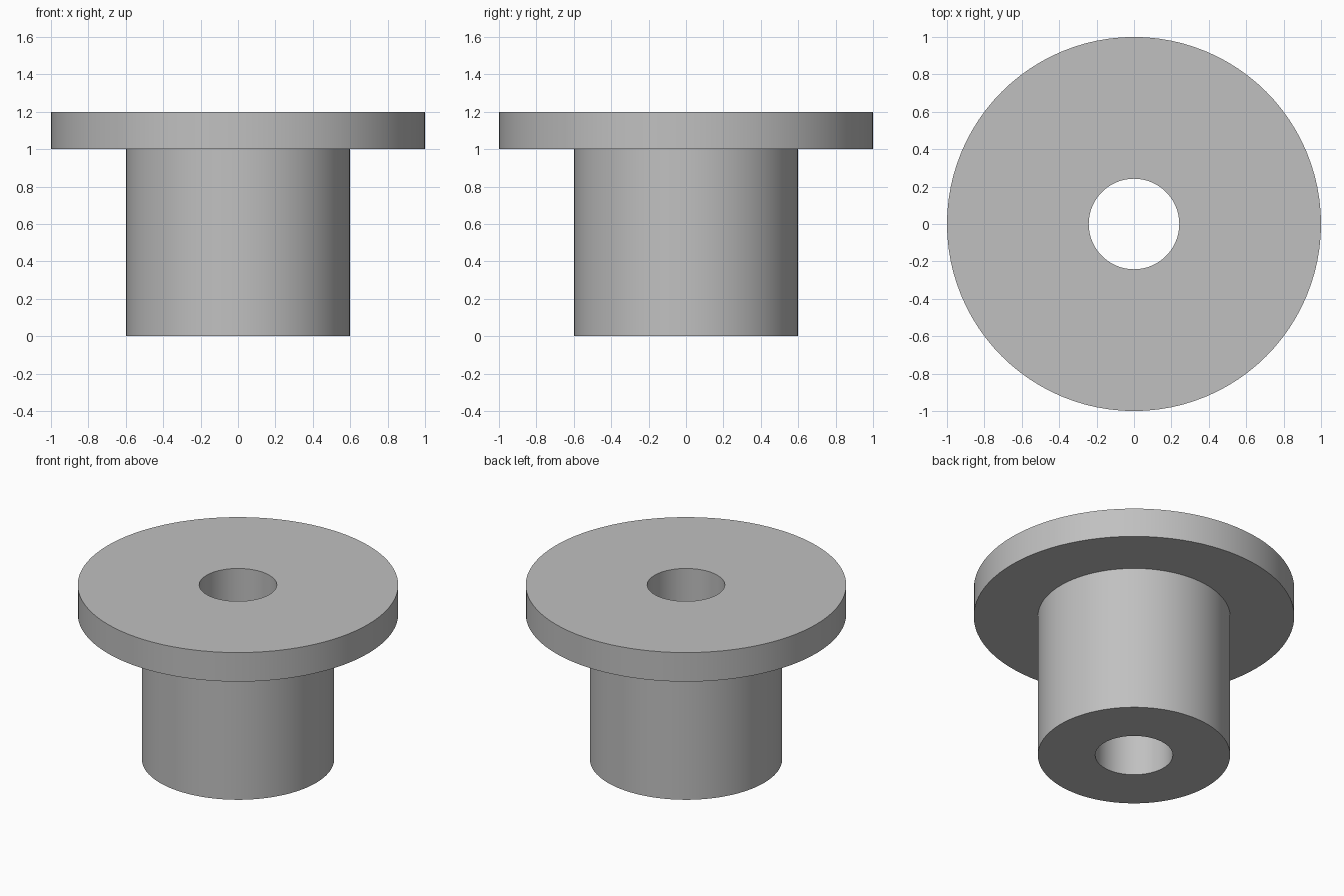
import bpy
import bmesh
from math import radians, tau

cube = bpy.data.objects.get("Cube")
if cube:
    bpy.data.objects.remove(cube, do_unlink=True)

# Plain grey
grey = bpy.data.materials.new("grey")
grey.use_nodes = True
colour = (0.53, 0.53, 0.53, 1)
grey.diffuse_color = colour
grey.node_tree.nodes["Principled BSDF"].inputs["Base Color"].default_value = colour

# Half section (radius, height): bore, sleeve and flange
BORE, SLEEVE, FLANGE = 0.242, 0.6, 1.0
UNDERSIDE, TOP = 1.0, 1.2
section = [(BORE, 0), (SLEEVE, 0), (SLEEVE, UNDERSIDE),
           (FLANGE, UNDERSIDE), (FLANGE, TOP), (BORE, TOP)]

# Spin the closed section around z
bm = bmesh.new()
verts = [bm.verts.new((r, 0, z)) for r, z in section]
edges = [bm.edges.new((a, b)) for a, b in zip(verts, verts[1:] + verts[:1])]
bmesh.ops.spin(bm, geom=verts + edges, cent=(0, 0, 0), axis=(0, 0, 1),
               angle=tau, steps=96, use_merge=True)
bmesh.ops.remove_doubles(bm, verts=bm.verts, dist=1e-4)
bmesh.ops.recalc_face_normals(bm, faces=bm.faces)
mesh = bpy.data.meshes.new("flanged_bushing")
bm.to_mesh(mesh)
bm.free()
mesh.materials.append(grey)

bushing = bpy.data.objects.new("flanged_bushing", mesh)
bpy.context.collection.objects.link(bushing)
bpy.ops.object.select_all(action="DESELECT")
bushing.select_set(True)
bpy.context.view_layer.objects.active = bushing
bpy.ops.object.shade_smooth_by_angle(angle=radians(30))
